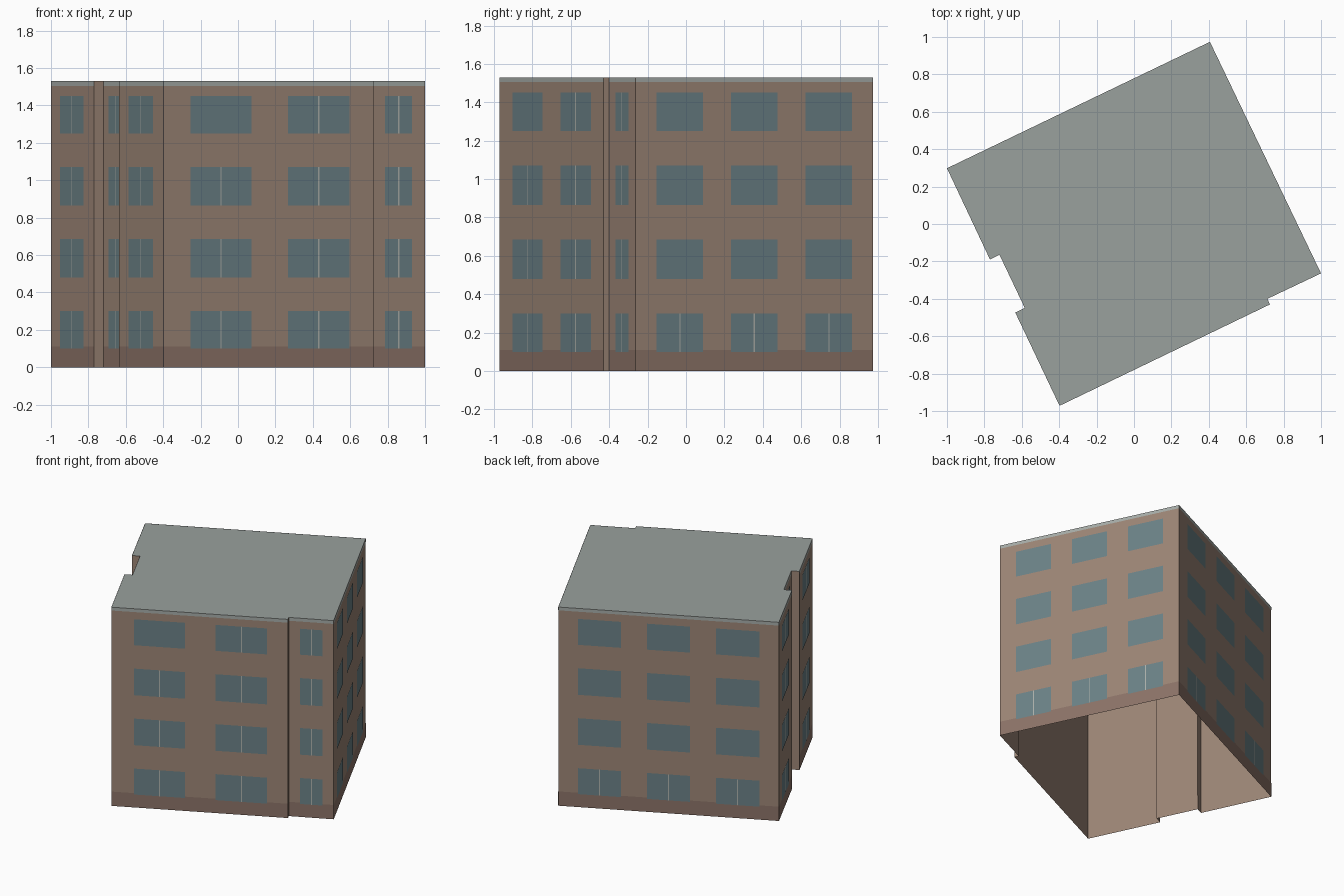
import bpy, bmesh
from mathutils import Vector

if "Cube" in bpy.data.objects:
    bpy.data.objects.remove(bpy.data.objects["Cube"])

H = 1.53
PLINTH, CORNICE = 0.11, 1.505
FLOORS = [(0.10, 0.30), (0.48, 0.685), (0.865, 1.07), (1.25, 1.45)]

# Footprint, counter-clockwise from above
PLAN = [(-1, 0.298), (-0.77, -0.19), (-0.719, -0.165), (-0.584, -0.449),
        (-0.635, -0.473), (-0.398, -0.972), (0.727, -0.43), (0.713, -0.40),
        (1, -0.264), (0.406, 0.974)]

# Windows per wall: (start fraction, end fraction, number of floors with a mullion)
SINGLE = [(0.22, 0.765, 4)]
TRIPLE = [(0.089, 0.285, 1), (0.402, 0.597, 1), (0.715, 0.912, 1)]
WINDOWS = {0: SINGLE, 2: SINGLE, 4: SINGLE,
           5: [(0.127, 0.416, 3), (0.591, 0.882, 4)],
           7: [(0.253, 0.757, 4)], 8: TRIPLE, 9: TRIPLE}


def make(name, quads, color):
    bm = bmesh.new()
    for q in quads:
        bm.faces.new([bm.verts.new(p) for p in q])
    bmesh.ops.remove_doubles(bm, verts=bm.verts, dist=1e-5)
    me = bpy.data.meshes.new(name)
    bm.to_mesh(me)
    bm.free()
    mat = bpy.data.materials.new(name + "_paint")
    mat.diffuse_color = (*color, 1)
    mat.use_nodes = True
    mat.node_tree.nodes["Principled BSDF"].inputs["Base Color"].default_value = mat.diffuse_color
    me.materials.append(mat)
    ob = bpy.data.objects.new(name, me)
    bpy.context.collection.objects.link(ob)
    return ob


def panel(wall, u0, u1, z0, z1, off=0.0):
    """Upright rectangle on a wall, pushed outward by off."""
    a = Vector((*PLAN[wall], 0))
    b = Vector((*PLAN[(wall + 1) % len(PLAN)], 0))
    d = b - a
    n = Vector((d.y, -d.x, 0)).normalized() * off
    return [a + d * u + n + Vector((0, 0, z))
            for u, z in ((u0, z0), (u1, z0), (u1, z1), (u0, z1))]


def wall_length(wall):
    return (Vector(PLAN[(wall + 1) % len(PLAN)]) - Vector(PLAN[wall])).length


# Wall shell (open below) and flat roof
make("walls", [panel(i, 0, 1, 0, H) for i in range(len(PLAN))], (0.33, 0.235, 0.18))
make("roof", [[(x, y, H) for x, y in PLAN]], (0.32, 0.355, 0.34))

# Painted bands on the main walls; short return walls stay plain
make("plinth", [panel(i, 0, 1, 0, PLINTH, 0.001) for i in WINDOWS], (0.26, 0.17, 0.136))
make("cornice", [panel(i, 0, 1, CORNICE, H, 0.001) for i in WINDOWS], (0.38, 0.41, 0.39))

# Window panes and their centre mullions
panes, mullions = [], []
for wall, columns in WINDOWS.items():
    half = 0.0035 / wall_length(wall)
    for u0, u1, split in columns:
        mid = (u0 + u1) / 2
        for floor, (z0, z1) in enumerate(FLOORS):
            panes.append(panel(wall, u0, u1, z0, z1, 0.002))
            if floor < split:
                mullions.append(panel(wall, mid - half, mid + half, z0, z1, 0.003))
make("window_panes", panes, (0.147, 0.22, 0.24))
make("window_mullions", mullions, (0.42, 0.44, 0.41))
